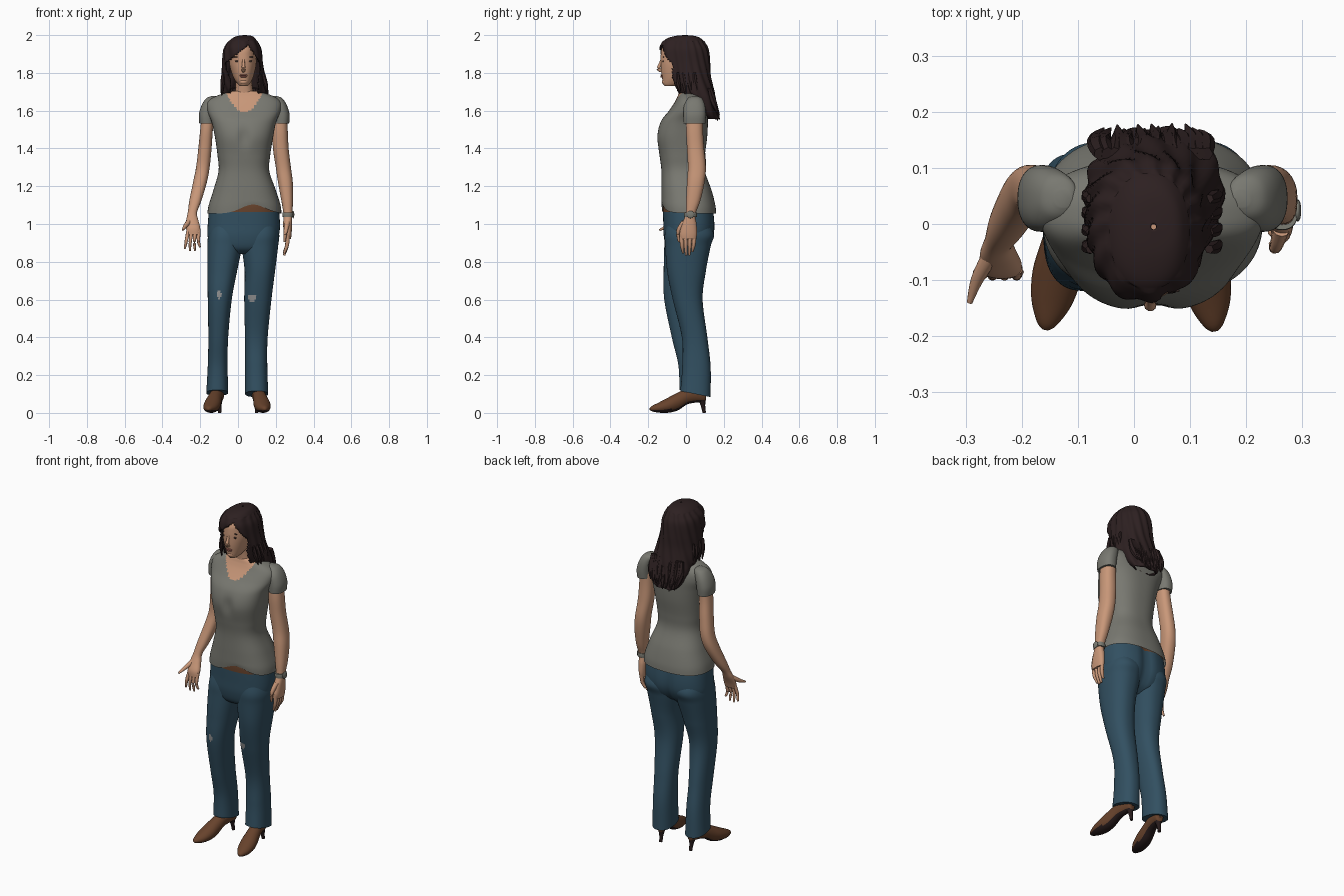
import bpy, bmesh, math, random
from mathutils import Vector, Matrix
from mathutils.bvhtree import BVHTree

random.seed(4)
MID = 0.033  # centre line of the body
cube = bpy.data.objects.get("Cube")
if cube:
    bpy.data.objects.remove(cube, do_unlink=True)


def material(name, *rgb):
    mat = bpy.data.materials.new(name)
    mat.use_nodes = True
    mat.diffuse_color = (*rgb, 1)
    mat.node_tree.nodes["Principled BSDF"].inputs["Base Color"].default_value = (*rgb, 1)
    return mat


SKIN = material("skin", .58, .31, .19)
SHIRT = material("grey_shirt", .19, .19, .165)
DENIM = material("blue_denim", .032, .08, .12)
HAIR = material("dark_hair", .026, .0145, .015)
LEATHER = material("brown_leather", .136, .055, .025)
SOLE = material("dark_sole", .02, .011, .011)
METAL = material("watch_metal", .2, .2, .17)
LIPS = material("lips", .37, .13, .1)
PATCH = material("worn_patch", .3, .3, .3)
EYES = material("eye_brown", .05, .03, .025)


def finish(name, bm, mats):
    mesh = bpy.data.meshes.new(name)
    bm.to_mesh(mesh)
    bm.free()
    for mat in mats:
        mesh.materials.append(mat)
    obj = bpy.data.objects.new(name, mesh)
    bpy.context.collection.objects.link(obj)
    bpy.ops.object.select_all(action='DESELECT')
    obj.select_set(True)
    bpy.context.view_layer.objects.active = obj
    bpy.ops.object.shade_smooth_by_angle(angle=math.radians(55))
    return obj


def bridge(name, rings, mats, pick=None, caps=True):
    """Join rings of points; pick gives a face's material slot, or -1 to remove it."""
    bm = bmesh.new()
    loops = [[bm.verts.new(p) for p in ring] for ring in rings]
    n = len(loops[0])
    for low, high in zip(loops, loops[1:]):
        for i in range(n):
            j = (i + 1) % n
            bm.faces.new((low[i], low[j], high[j], high[i]))
    if caps:
        bm.faces.new(loops[0][::-1])
        bm.faces.new(loops[-1])
    bmesh.ops.recalc_face_normals(bm, faces=bm.faces[:])
    if pick:
        removed = []
        for face in bm.faces:
            slot = pick(face.calc_center_median(), face.normal)
            if slot < 0:
                removed.append(face)
            else:
                face.material_index = slot
        bmesh.ops.delete(bm, geom=removed, context='FACES')
    return finish(name, bm, mats)


def smooth_rows(rows, steps):
    """Pass a smooth curve through every column of the rows."""
    out = []
    last = len(rows) - 1
    for i in range(last):
        quad = zip(rows[max(i - 1, 0)], rows[i], rows[i + 1], rows[min(i + 2, last)])
        quad = list(quad)
        for s in range(steps):
            t = s / steps
            out.append([b + t * ((c - a) + t * ((2 * a - 5 * b + 4 * c - d)
                        + t * (3 * (b - c) + d - a))) / 2 for a, b, c, d in quad])
    return out + [list(rows[last])]


def loft(name, rows, *mats, power=2.3, n=48, steps=5, warp=None, pick=None, caps=True):
    """Stack rounded sections, each given as left, right, front, back, height."""
    rings = []
    for x0, x1, y0, y1, z in smooth_rows(rows, steps):
        ring = []
        for i in range(n):
            a = math.tau * i / n
            c, s = math.cos(a), math.sin(a)
            u = math.copysign(abs(c) ** (2 / power), c)
            v = math.copysign(abs(s) ** (2 / power), s)
            p = Vector(((x0 + x1 + u * (x1 - x0)) / 2, (y0 + y1 + v * (y1 - y0)) / 2, z))
            if warp:
                warp(p)
            ring.append(p)
        rings.append(ring)
    return bridge(name, rings, mats, pick, caps)


def tube(name, points, radii, mat, n=10):
    rows = smooth_rows([(*p, r) for p, r in zip(points, radii)], 4)
    pts = [Vector(r[:3]) for r in rows]
    rings = []
    for i, p in enumerate(pts):
        turn = (pts[min(i + 1, len(pts) - 1)] - pts[max(i - 1, 0)]).to_track_quat('Z', 'Y')
        rings.append([p + turn @ Vector((math.cos(k * math.tau / n), math.sin(k * math.tau / n), 0)) * rows[i][3]
                      for k in range(n)])
    return bridge(name, rings, [mat])


def blob(name, loc, size, mat):
    bm = bmesh.new()
    bmesh.ops.create_uvsphere(bm, u_segments=16, v_segments=10, radius=1,
                              matrix=Matrix.Translation(loc) @ Matrix.Diagonal((*size, 1)))
    return finish(name, bm, [mat])


def bump(value, centre, width):
    return math.exp(-((value - centre) / width) ** 2)


# Shirt with raised front hem and scoop neck
def shape_shirt(p):
    if p.y < 0:
        p.y += .014 * bump(p.x, MID, .03) * bump(p.z, 1.46, .05)
        if p.z < 1.13:
            p.z += .048 * bump(p.x, .08, .09) * (1.13 - p.z) / .075


def neckline(c, normal):
    edge = 1.59 + 11.5 * (c.x - MID) ** 2 if c.y < .02 else 1.69
    return int(c.z > edge)


loft("shirt", [(-.163, .23, -.128, .16, 1.055), (-.155, .225, -.13, .155, 1.1),
               (-.13, .2, -.13, .135, 1.18), (-.103, .166, -.13, .1, 1.28),
               (-.108, .17, -.14, .1, 1.36), (-.122, .186, -.155, .112, 1.46),
               (-.14, .202, -.135, .116, 1.54), (-.163, .227, -.09, .115, 1.6),
               (-.163, .227, -.06, .105, 1.645), (-.12, .19, -.045, .085, 1.675),
               (-.05, .12, -.035, .06, 1.7), (0, .07, -.02, .04, 1.705)],
     SHIRT, SKIN, power=2.5, n=96, steps=8, warp=shape_shirt, pick=neckline, caps=False)

# Sleeves, mirrored about the body centre
sleeve = [(-.205, -.124, -.012, .102, 1.533), (-.207, -.12, -.014, .105, 1.58),
          (-.192, -.11, -.01, .1, 1.63), (-.168, -.1, .01, .085, 1.665), (-.14, -.11, .03, .06, 1.677)]
loft("right_sleeve", sleeve, SHIRT)
loft("left_sleeve", [(2 * MID - b, 2 * MID - a, *rest) for a, b, *rest in sleeve], SHIRT)


# Hips, with the belt as the top band
def crease(p):
    if p.y > 0:
        p.y -= .02 * bump(p.x, MID, .03)


loft("hips_and_belt", [(-.06, .12, -.06, .06, .84), (-.135, .185, -.1, .11, .87),
                       (-.16, .214, -.117, .145, .93), (-.16, .222, -.12, .153, 1.0),
                       (-.15, .213, -.122, .142, 1.1), (-.14, .2, -.11, .13, 1.12)],
     DENIM, LEATHER, power=2.5, n=64, warp=crease, pick=lambda c, n: int(c.z > 1.062))


# Trouser legs with worn knees and cuffs that drop at the back
def cuff(p):
    if p.z < .2:
        p.z -= .2 * (p.y - .05) * (.2 - p.z) / .1


def worn(x, z, w, h):
    return lambda c, n: int(n.y < -.3 and ((c.x - x) / w) ** 2 + ((c.z - z) / h) ** 2 < 1)


loft("right_trouser_leg", [(-.168, -.052, -.035, .125, .105), (-.16, -.055, -.04, .115, .25),
                           (-.157, -.052, -.075, .09, .4), (-.16, -.033, -.115, .062, .6),
                           (-.162, -.005, -.118, .09, .75), (-.162, .022, -.115, .125, .88),
                           (-.157, .03, -.112, .145, .95), (-.14, .04, -.09, .1, 1.04)],
     DENIM, PATCH, n=64, steps=14, warp=cuff, pick=worn(-.1, .625, .012, .022))
loft("left_trouser_leg", [(.038, .16, -.03, .13, .1), (.038, .155, -.02, .13, .25),
                          (.037, .157, -.022, .113, .4), (.033, .177, -.07, .088, .6),
                          (.035, .196, -.1, .105, .75), (.02, .212, -.11, .13, .88),
                          (.025, .218, -.112, .147, .95), (.03, .2, -.09, .1, 1.04)],
     DENIM, PATCH, n=64, steps=14, warp=cuff, pick=worn(.075, .61, .025, .02))


# Pointed shoes with slim heels
def shoe(side, x, angle):
    place = Matrix.Translation((x, .085, 0)) @ Matrix.Rotation(math.radians(angle), 4, 'Z')
    rows = [(.02, .012, .07, .11), (.012, .024, .057, .13), (-.03, .03, .055, .14), (-.08, .034, .045, .13),
            (-.13, .04, .014, .108), (-.18, .044, .001, .082), (-.23, .036, .001, .056),
            (-.268, .018, .008, .037), (-.28, .005, .016, .026)]
    rings = []
    for y, half, low, high in smooth_rows(rows, 4):
        angles = [math.tau * k / 24 for k in range(24)]
        rings.append([place @ Vector((half * math.cos(a), y, (low + high + math.sin(a) * (high - low)) / 2))
                      for a in angles])
    bridge(side + "_shoe", rings, [LEATHER, SOLE], lambda c, n: int(n.z < -.6))
    tube(side + "_heel", [place @ Vector(p) for p in ((0, -.002, .085), (0, .005, .04), (0, .012, 0))],
         (.024, .012, .009), SOLE)


shoe("right", -.1, -12)
shoe("left", .1, 9)

# Arms and palms
loft("right_arm", [(-.19, -.122, .005, .09, 1.6), (-.2, -.133, .005, .09, 1.5),
                   (-.21, -.14, .015, .1, 1.4), (-.222, -.15, .02, .105, 1.3),
                   (-.238, -.165, 0, .087, 1.22), (-.258, -.195, -.035, .035, 1.12),
                   (-.266, -.217, -.055, -.008, 1.06), (-.274, -.21, -.075, -.03, 1.02),
                   (-.275, -.2, -.095, -.052, .98), (-.268, -.202, -.098, -.067, .945)], SKIN, n=28)
loft("left_arm", [(.182, .255, .005, .09, 1.6), (.182, .263, 0, .09, 1.5),
                  (.185, .268, .005, .096, 1.4), (.2, .28, .01, .105, 1.3),
                  (.212, .29, .005, .098, 1.22), (.23, .291, 0, .075, 1.12),
                  (.241, .287, -.003, .05, 1.05), (.239, .286, -.022, .056, 1.0),
                  (.242, .284, -.034, .058, .95), (.245, .28, -.03, .054, .92)], SKIN, n=28)

# Fingers and thumbs
for i in range(4):
    drop = (.012, 0, .002, .02)[i]
    x = -.262 + .018 * i
    tube(f"right_finger_{i + 1}", [(x, -.08, .97), (x * 1.03 - .004 + .003 * i, -.092, .91),
                                   (-.282 + .027 * i, -.085, .857 + drop)], (.01, .009, .005), SKIN)
    y = -.024 + .023 * i
    tube(f"left_finger_{i + 1}", [(.262, y, .95), (.26, y * .9, .89), (.244, y * .7 + .002, .834 + drop)],
         (.012, .0105, .006), SKIN)
tube("right_thumb", [(-.258, -.06, 1.015), (-.28, -.1, .987), (-.293, -.14, .968)], (.015, .011, .005), SKIN)
tube("left_thumb", [(.262, -.01, 1.01), (.252, -.042, .96), (.246, -.036, .905)], (.015, .011, .006), SKIN)

# Wrist watch
loft("watch_band", [(.236, .292, -.01, .057, 1.038), (.235, .293, -.011, .058, 1.05),
                    (.236, .292, -.01, .057, 1.062)], METAL, n=28)
blob("watch_face", (.292, .024, 1.05), (.006, .02, .02), METAL)

# Neck and head
loft("neck", [(-.03, .1, -.04, .07, 1.64), (-.018, .084, -.038, .062, 1.69),
              (-.012, .076, -.042, .06, 1.73), (-.015, .074, -.05, .06, 1.8)], SKIN, n=32)
head = loft("head", [(.01, .05, -.112, -.06, 1.73), (-.002, .062, -.122, -.01, 1.742),
                     (-.022, .078, -.126, .04, 1.77), (-.037, .09, -.132, .075, 1.81),
                     (-.046, .097, -.134, .09, 1.85), (-.045, .096, -.134, .1, 1.89),
                     (-.042, .092, -.127, .098, 1.93), (-.015, .07, -.09, .07, 1.972),
                     (.02, .04, -.03, .02, 1.982)], SKIN, power=2.2)
tree = BVHTree.FromPolygons([v.co for v in head.data.vertices], [f.vertices[:] for f in head.data.polygons])


def on_face(x, z):
    return tree.ray_cast(Vector((x, -1, z)), Vector((0, 1, 0)))[0]


# Facial features
FACE = .029
tube("nose", [(FACE, -.128, 1.875), (FACE, -.138, 1.845), (FACE, -.145, 1.822), (FACE, -.13, 1.81)],
     (.006, .008, .011, .009), SKIN)
blob("upper_lip", on_face(FACE, 1.788), (.021, .007, .0045), LIPS)
blob("lower_lip", on_face(FACE, 1.78), (.018, .008, .005), LIPS)
blob("chin", on_face(FACE, 1.752) + Vector((0, .012, 0)), (.022, .016, .014), SKIN)
for side, sign in (("right", -1), ("left", 1)):
    blob(side + "_eye", on_face(FACE + sign * .034, 1.862), (.012, .003, .005), EYES)
    blob(side + "_eyebrow", on_face(FACE + sign * .035, 1.884), (.018, .003, .003), EYES)


# Hair shell, opened around the face and throat
def waves(p):
    if p.z < 1.97:
        a = math.atan2(p.y - .02, p.x - MID)
        size = .004 * math.sin(14 * a + 25 * p.z)
        p.x += size * math.cos(a)
        p.y += size * math.sin(a)


def face_opening(c, n):
    dx = c.x - .055
    hairline = 1.95 - (1.5 * dx if dx > 0 else -.8 * dx)
    face = c.y < -.072 and c.z < hairline
    throat = c.z < 1.77 and c.y < 0 and abs(c.x - MID) < .075
    return -1 if face or throat else 0


hair = loft("hair", [(.03, .04, -.01, 0, 2.0), (-.005, .075, -.06, .05, 1.995), (-.035, .093, -.105, .082, 1.98),
                     (-.058, .108, -.128, .102, 1.955), (-.075, .122, -.139, .118, 1.92),
                     (-.082, .13, -.132, .125, 1.85), (-.085, .142, -.1, .13, 1.78),
                     (-.088, .158, -.055, .148, 1.7), (-.082, .156, 0, .155, 1.66),
                     (-.065, .14, .06, .162, 1.6), (-.035, .11, .11, .172, 1.555)],
            HAIR, power=2.2, n=80, steps=8, warp=waves, pick=face_opening, caps=False)
thick = hair.modifiers.new("thickness", 'SOLIDIFY')
thick.thickness = .006
thick.offset = -1

# Loose locks down the back and beside the face
for i in range(15):
    x = -.06 + .0135 * i
    tip = 1.535 + 3.5 * (x - MID) ** 2 + random.uniform(0, .03)
    tube(f"back_lock_{i + 1}", [(x, .125, 1.72), (x + random.uniform(-.01, .01), .148, 1.64),
                                (x * .9, .165 + random.uniform(0, .014), tip)], (.012, .016, .002), HAIR, n=6)
for i in range(4):
    y = -.045 + .03 * i
    for side, x, flare in (("right", -.078, -.008), ("left", .134, .02)):
        tube(f"{side}_side_lock_{i + 1}", [(x, y, 1.8), (x + flare * .6, y + .005, 1.74),
                                           (x + flare, y + .015, 1.675 + random.uniform(0, .02))],
             (.008, .012, .002), HAIR, n=6)
